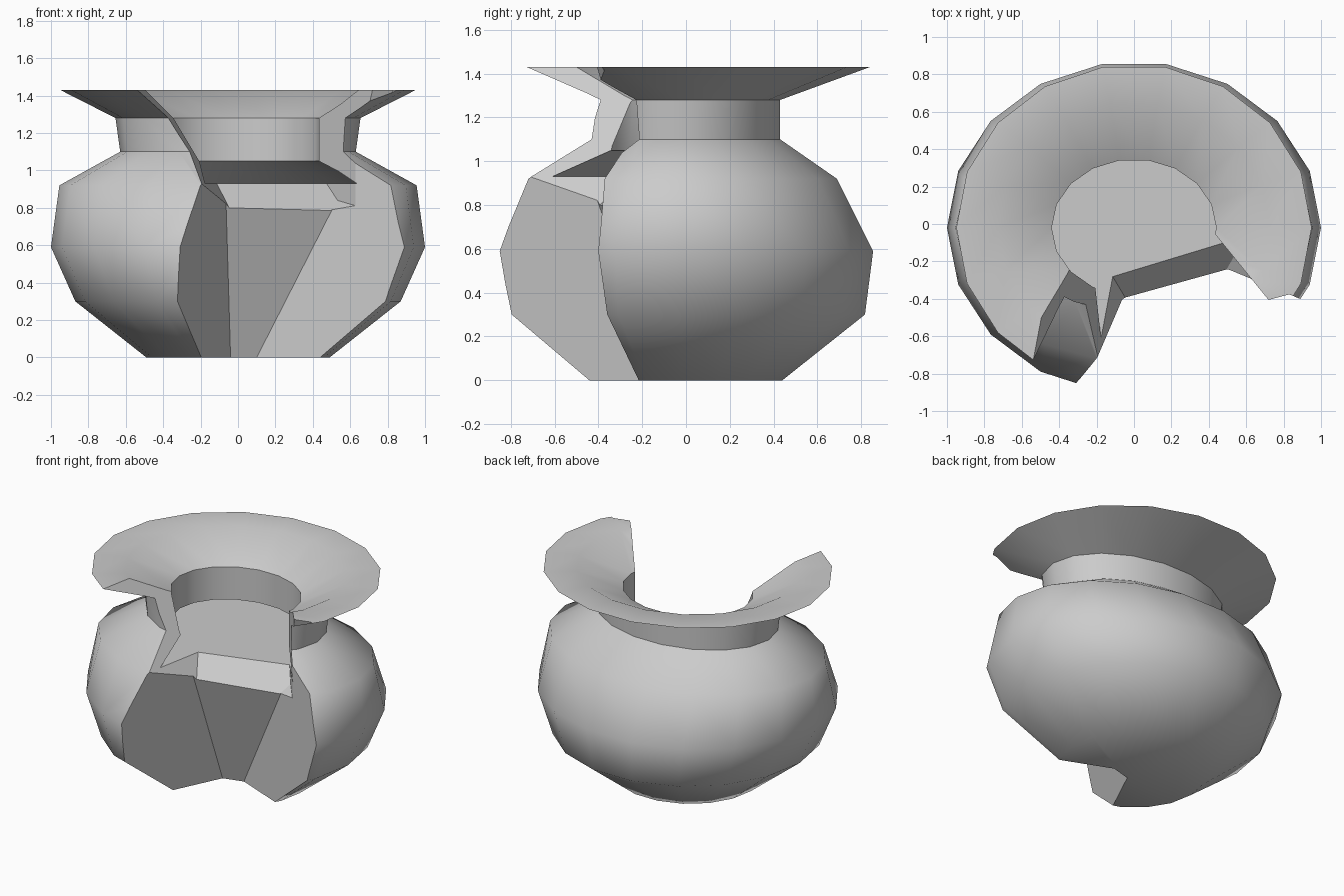
import bpy, bmesh
from math import sin, cos, radians
from mathutils import Vector

if "Cube" in bpy.data.objects:
    bpy.data.objects.remove(bpy.data.objects["Cube"])

SIDES, YC = 18, -0.02

# Closed profile: (x radius, y radius, z), outside from base to lip, then inside to the filling
PROFILE = [
    (0.49, 0.467, 0.00), (0.87, 0.85, 0.30), (1.00, 0.888, 0.59),
    (0.955, 0.72, 0.92), (0.63, 0.457, 1.10), (0.655, 0.457, 1.28),
    (0.95, 0.873, 1.43), (0.73, 0.67, 1.43), (0.44, 0.366, 1.28),
    (0.44, 0.366, 1.05), (0.727, 0.615, 0.93),
]


def new_object(name, bm):
    bmesh.ops.recalc_face_normals(bm, faces=bm.faces)
    mesh = bpy.data.meshes.new(name)
    bm.to_mesh(mesh)
    bm.free()
    ob = bpy.data.objects.new(name, mesh)
    bpy.context.collection.objects.link(ob)
    return ob


def build_pot():
    bm = bmesh.new()
    rings = []
    for rx, ry, z in PROFILE:
        angles = [radians(10 + 360 * i / SIDES) for i in range(SIDES)]
        rings.append([bm.verts.new((rx * sin(a), YC + ry * cos(a), z)) for a in angles])
    for a, b in zip(rings, rings[1:]):
        for i in range(SIDES):
            j = (i + 1) % SIDES
            bm.faces.new((a[i], a[j], b[j], b[i]))
    bm.faces.new(rings[0])
    bm.faces.new(rings[-1])
    return new_object("broken_pot", bm)


def convex_cutter(name, planes):
    """Large box trimmed by planes (point, normal); the normal side is removed."""
    bm = bmesh.new()
    bmesh.ops.create_cube(bm, size=6)
    for co, no in planes:
        geom = bm.verts[:] + bm.edges[:] + bm.faces[:]
        res = bmesh.ops.bisect_plane(bm, geom=geom, plane_co=Vector(co),
                                     plane_no=Vector(no), clear_outer=True)
        cut = [e for e in res["geom_cut"] if isinstance(e, bmesh.types.BMEdge)]
        if cut:
            bmesh.ops.edgeloop_fill(bm, edges=cut)
    ob = new_object(name, bm)
    ob.hide_render = True
    return ob


pot = build_pot()
bpy.ops.object.select_all(action='DESELECT')
pot.select_set(True)
bpy.context.view_layer.objects.active = pot
bpy.ops.object.shade_smooth_by_angle(angle=radians(54))

# Missing wedge of the lower body: left, middle and right break faces
lower = convex_cutter("lower_break_cutter", [
    ((-0.04, -0.115, 0), (-1, 1 / 2.09, 0.14)),
    ((0.10, -0.077, 0), (-0.268, 1, 0.346)),
    ((0, -0.036, 0), (0.41, 1, 0)),
])

# Missing front of neck and rim: left, right, back limit, sloped sill, small side sill
upper = convex_cutter("upper_break_cutter", [
    ((0.572, 0, 0), (-1, 0.19, -0.68)),
    ((0.43, -0.05, 0), (1.23, 1, 0)),
    ((0, 0.12, 0), (0, 1, 0)),
    ((-0.07, -0.40, 0.80), (-0.299, 0.984, -1)),
    ((0.49, -0.25, 0.78), (0.409, 0.568, -1)),
])

# Break the pot
for cutter in (lower, upper):
    mod = pot.modifiers.new(cutter.name, 'BOOLEAN')
    mod.operation = 'DIFFERENCE'
    mod.solver = 'EXACT'
    mod.object = cutter
    bpy.ops.object.modifier_apply(modifier=mod.name)
for cutter in (lower, upper):
    bpy.data.objects.remove(cutter, do_unlink=True)
